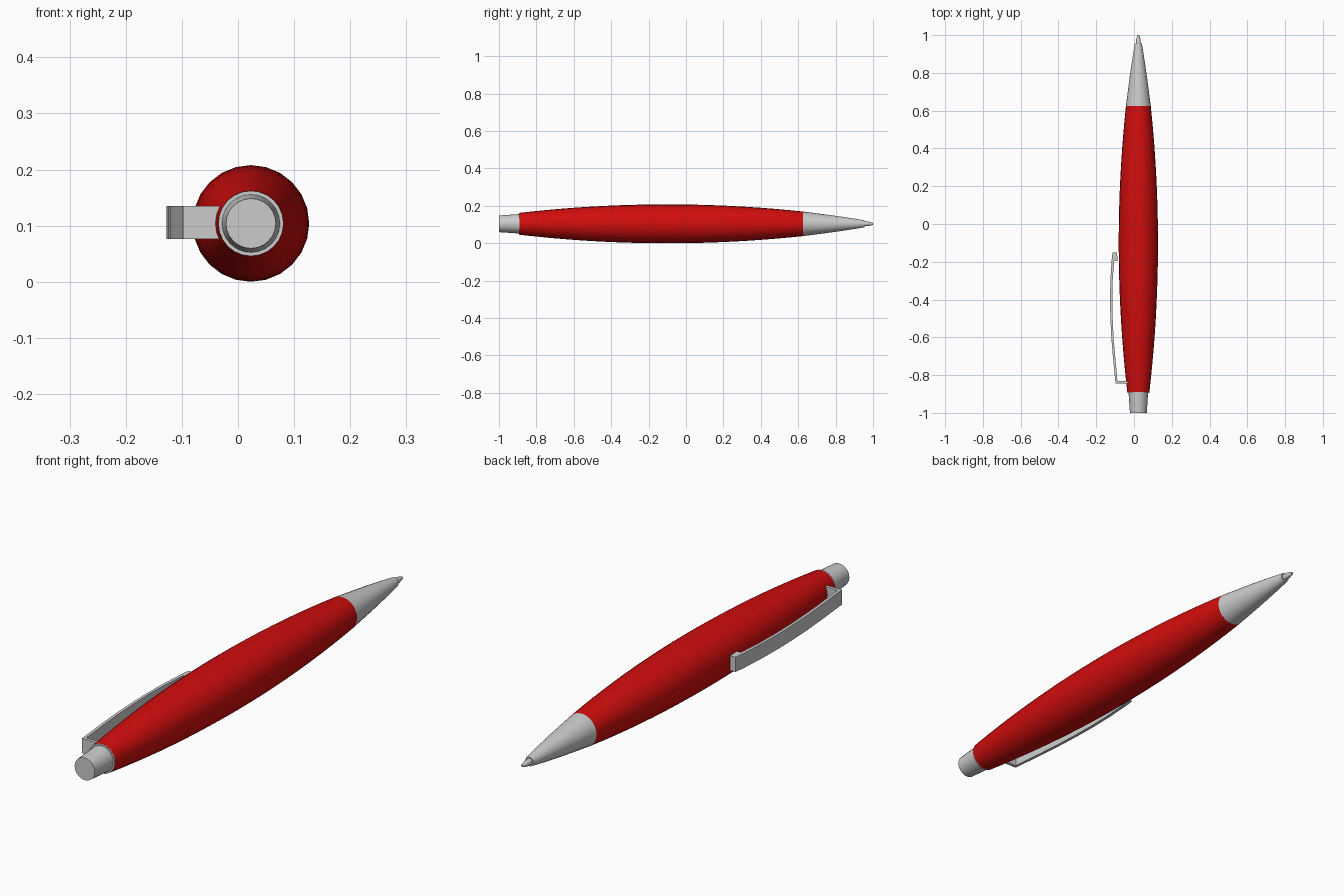
import bpy, bmesh, math

cube = bpy.data.objects.get("Cube")
if cube:
    bpy.data.objects.remove(cube, do_unlink=True)

AX, AZ = 0.023, 0.104      # pen axis runs along y
SIDES = 24


def material(name, rgb, rough=0.5):
    m = bpy.data.materials.new(name)
    m.diffuse_color = (*rgb, 1)
    m.use_nodes = True
    bsdf = m.node_tree.nodes["Principled BSDF"]
    bsdf.inputs["Base Color"].default_value = (*rgb, 1)
    bsdf.inputs["Roughness"].default_value = rough
    return m


RED = material("red", (0.64, 0.004, 0.004))
GREY = material("light grey", (0.6, 0.6, 0.6))


def finish(name, bm, mat, angle):
    bmesh.ops.recalc_face_normals(bm, faces=bm.faces)
    me = bpy.data.meshes.new(name)
    bm.to_mesh(me)
    bm.free()
    me.materials.append(mat)
    ob = bpy.data.objects.new(name, me)
    bpy.context.collection.objects.link(ob)
    bpy.ops.object.select_all(action='DESELECT')
    ob.select_set(True)
    bpy.context.view_layer.objects.active = ob
    bpy.ops.object.shade_smooth_by_angle(angle=math.radians(angle))
    return ob


def lathe(name, profile, mat):
    """Closed solid of revolution from (y, radius) points."""
    bm = bmesh.new()
    rings = []
    for y, r in profile:
        rings.append([bm.verts.new((AX + r * math.cos(2 * math.pi * i / SIDES), y,
                                    AZ + r * math.sin(2 * math.pi * i / SIDES)))
                      for i in range(SIDES)])
    for a, b in zip(rings, rings[1:]):
        for i in range(SIDES):
            j = (i + 1) % SIDES
            bm.faces.new((a[i], a[j], b[j], b[i]))
    bm.faces.new(rings[0])
    bm.faces.new(rings[-1])
    return finish(name, bm, mat, 30)


def barrel_radius(y):
    return 0.104 - 0.073 * (y + 0.1) ** 2


# Barrel: gentle barrel curve between the two metal ends
Y0, Y1, N = -0.89, 0.625, 20
lathe("barrel", [(y, barrel_radius(y)) for y in
                 (Y0 + (Y1 - Y0) * i / N for i in range(N + 1))], RED)

# Metal collar on the rear end, and the tapered push button
lathe("rear_collar", [(-0.894, 0.0582), (-0.889, 0.0582)], GREY)
lathe("push_button", [(-1.0, 0.0445), (-0.89, 0.052)], GREY)

# Writing tip: slightly convex cone, shoulder, then the fine nib
lathe("tip_cone", [(0.625, 0.0656), (0.70, 0.056), (0.78, 0.0455),
                   (0.86, 0.034), (0.92, 0.0245), (0.955, 0.0185)], GREY)
lathe("nib", [(0.95, 0.0125), (0.975, 0.0115), (0.995, 0.007), (1.0, 0.005)], GREY)

# Pocket clip: one bent strip (post, bowed arm, gripping pad) extruded in z
arm = [(-0.845, -0.098), (-0.80, -0.102), (-0.70, -0.112), (-0.60, -0.120),
       (-0.50, -0.125), (-0.40, -0.127), (-0.30, -0.125), (-0.20, -0.119), (-0.15, -0.114)]
T = 0.012
outer = [(x, y) for y, x in arm]
inner = [(x + T, y) for y, x in arm[1:-1]]
outline = ([(-0.025, -0.845)] + outer
           + [(-0.090, -0.15), (-0.087, -0.195), (-0.105, -0.195)]
           + inner[-2::-1] + [(-0.088, -0.832), (-0.025, -0.832)])
bm = bmesh.new()
base = bm.faces.new([bm.verts.new((x, y, 0.076)) for x, y in outline])
ext = bmesh.ops.extrude_face_region(bm, geom=[base])
for v in ext["geom"]:
    if isinstance(v, bmesh.types.BMVert):
        v.co.z = 0.135
finish("pocket_clip", bm, GREY, 20)
